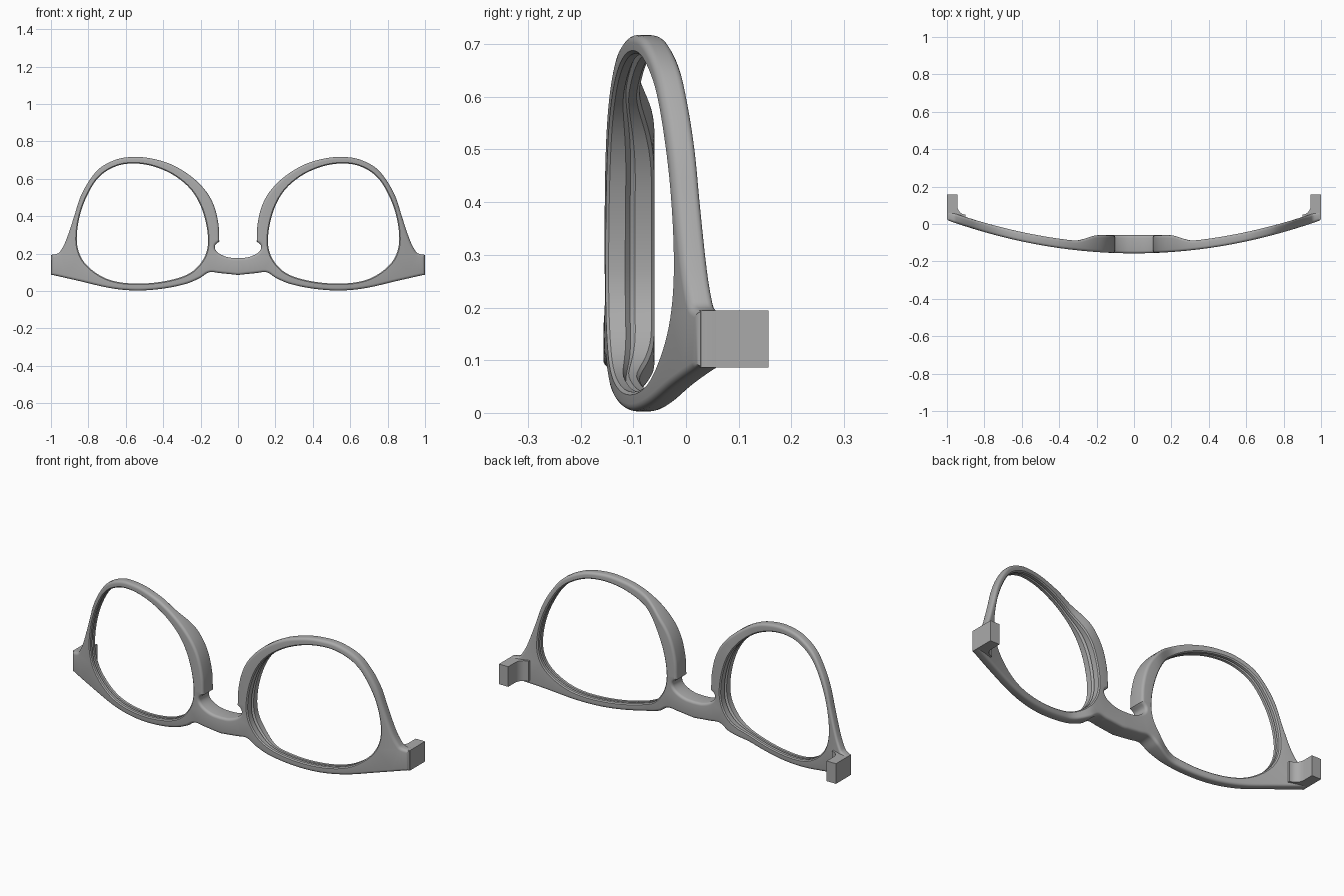
import bpy
import bmesh
import math
from mathutils import Vector

cube = bpy.data.objects.get("Cube")
if cube:
    bpy.data.objects.remove(cube, do_unlink=True)

grey = bpy.data.materials.new("frame grey")
grey.use_nodes = True
colour = (0.4, 0.4, 0.4, 1)
grey.diffuse_color = colour
grey.node_tree.nodes["Principled BSDF"].inputs["Base Color"].default_value = colour

ROUND = 0.014     # edge rounding of the frame
THICK = 0.05      # rim depth away from the nose


def spline(points, closed=False, steps=6):
    """Smooth curve through the points."""
    pts = [Vector(p) for p in points]
    n = len(pts)
    pick = (lambda i: pts[i % n]) if closed else (lambda i: pts[max(0, min(n - 1, i))])
    out = []
    for i in range(n if closed else n - 1):
        a, b, c, d = (pick(i + k) for k in (-1, 0, 1, 2))
        # tangents scaled by chord length keep uneven spacing smooth
        length = (c - b).length
        m1 = (c - a).normalized() * length
        m2 = (d - b).normalized() * length
        for s in range(steps):
            t = s / steps
            t2, t3 = t * t, t * t * t
            out.append((2 * t3 - 3 * t2 + 1) * b + (t3 - 2 * t2 + t) * m1
                       + (3 * t2 - 2 * t3) * c + (t3 - t2) * m2)
    if not closed:
        out.append(pts[-1])
    return out


def mirrored(points):
    return [Vector((-p.x, p.y)) for p in reversed(points)]


def front_y(x):
    return -0.157 + 0.178 * x * x


def back_y(x):
    """Curved back that thickens to a flat nose rest."""
    t = max(0, min(1, (abs(x) - 0.19) / 0.14))
    t = t * t * (3 - 2 * t)
    return -0.06 * (1 - t) + (front_y(x) + THICK) * t


def inward_normals(loop):
    """Unit normals pointing to the inside of a closed loop."""
    n = len(loop)
    area = sum(loop[i - 1].cross(loop[i]) for i in range(n))
    side = 1 if area > 0 else -1
    result = []
    for i in range(n):
        d = (loop[(i + 1) % n] - loop[i]).normalized() + (loop[i] - loop[i - 1]).normalized()
        d.normalize()
        result.append(Vector((-d.y, d.x)) * side)
    return result


def add_wall(bm, loop, profile, sign):
    """Sweep (offset, depth share, extra depth) round a loop; return its end edges."""
    normals = inward_normals(loop)
    rings = []
    for offset, share, extra in profile:
        ring = []
        for p, nrm in zip(loop, normals):
            q = p + nrm * offset * sign
            f, b = front_y(q.x), back_y(q.x)
            ring.append(bm.verts.new((q.x, f + (b - f) * share + extra, q.y)))
        rings.append(ring)
    n = len(loop)
    for r, s in zip(rings, rings[1:]):
        for i in range(n):
            j = (i + 1) % n
            bm.faces.new((r[i], r[j], s[j], s[i]))
    return [[bm.edges.get((ring[i - 1], ring[i])) for i in range(n)]
            for ring in (rings[0], rings[-1])]


def finish(bm, name):
    bmesh.ops.recalc_face_normals(bm, faces=bm.faces)
    mesh = bpy.data.meshes.new(name)
    bm.to_mesh(mesh)
    bm.free()
    mesh.materials.append(grey)
    obj = bpy.data.objects.new(name, mesh)
    bpy.context.collection.objects.link(obj)
    bpy.ops.object.select_all(action="DESELECT")
    obj.select_set(True)
    bpy.context.view_layer.objects.active = obj
    bpy.ops.object.shade_smooth_by_angle(angle=math.radians(35))
    return obj


# Outline of the left half: nose notch, rim top, lower edge
notch = [(0, 0.176), (0.05, 0.18), (0.095, 0.197), (0.12, 0.22), (0.122, 0.245), (0.1, 0.265)]
rim_top = [(0.1, 0.265), (0.105, 0.36), (0.13, 0.46), (0.176, 0.54), (0.257, 0.618),
           (0.364, 0.68), (0.47, 0.71), (0.55, 0.717), (0.642, 0.706), (0.738, 0.658),
           (0.8, 0.583), (0.845, 0.497), (0.877, 0.396), (0.92, 0.27), (0.95, 0.212),
           (0.965, 0.2), (1, 0.193)]
lower = [(1, 0.088), (0.845, 0.053), (0.684, 0.016), (0.55, 0.003), (0.417, 0.011),
         (0.283, 0.037), (0.203, 0.07), (0.155, 0.1), (0.096, 0.096), (0, 0.086)]
half = spline(notch)[:-1] + spline(rim_top) + spline(lower)
outline = half + mirrored(half)[1:-1]

# Lens opening
opening = spline([(0.862, 0.273), (0.845, 0.406), (0.8, 0.524), (0.738, 0.615), (0.647, 0.669),
                  (0.55, 0.682), (0.444, 0.664), (0.337, 0.615), (0.246, 0.535),
                  (0.187, 0.422), (0.16, 0.273), (0.182, 0.176), (0.257, 0.096),
                  (0.39, 0.053), (0.55, 0.04), (0.684, 0.059), (0.78, 0.112),
                  (0.84, 0.182)], closed=True)

# Rounded outer edge, and inner edge with a lens groove
arc = [(ROUND * (1 - math.sin(a)), ROUND * (1 - math.cos(a)))
       for a in (math.pi / 2 * k / 4 for k in range(5))]
outer_profile = [(o, 0, d) for o, d in arc] + [(o, 1, -d) for o, d in reversed(arc)]
lip = ROUND * 0.4
groove = [(0, 0.4, 0), (0.01, 0.5, 0), (0, 0.6, 0)]
inner_profile = [(lip, 0, 0), (0, 0, lip)] + groove + [(0, 1, -lip), (lip, 1, 0)]

# Front frame: walls, then the front and back faces between them
bm = bmesh.new()
walls = [add_wall(bm, outline, outer_profile, 1),
         add_wall(bm, opening, inner_profile, -1),
         add_wall(bm, mirrored(opening), inner_profile, -1)]
for end, direction in ((0, -1), (1, 1)):
    edges = [e for wall in walls for e in wall[end]]
    # fill flat, then return each vertex to the curved face
    verts = {v for e in edges for v in e.verts}
    depth = {v: v.co.y for v in verts}
    for v in verts:
        v.co.y = 0
    bmesh.ops.triangle_fill(bm, edges=edges, use_beauty=True, normal=(0, direction, 0))
    for v in verts:
        v.co.y = depth[v]
finish(bm, "front_frame")

# Hinge blocks with a filleted inner corner
corner = [(0.945 - 0.045 * (1 - math.cos(a)), 0.1 - 0.05 * math.sin(a))
          for a in (math.pi / 2 * k / 6 for k in range(7))]
plan = [(1, 0.028), (1, 0.157), (0.945, 0.157)] + corner + [(0.9, 0.01)]
for side, name in ((1, "left_hinge_block"), (-1, "right_hinge_block")):
    bm = bmesh.new()
    base = bm.faces.new([bm.verts.new((side * x, y, 0.086)) for x, y in plan])
    top = bmesh.ops.extrude_face_region(bm, geom=[base])
    bmesh.ops.translate(bm, vec=(0, 0, 0.108),
                        verts=[v for v in top["geom"] if isinstance(v, bmesh.types.BMVert)])
    finish(bm, name)
